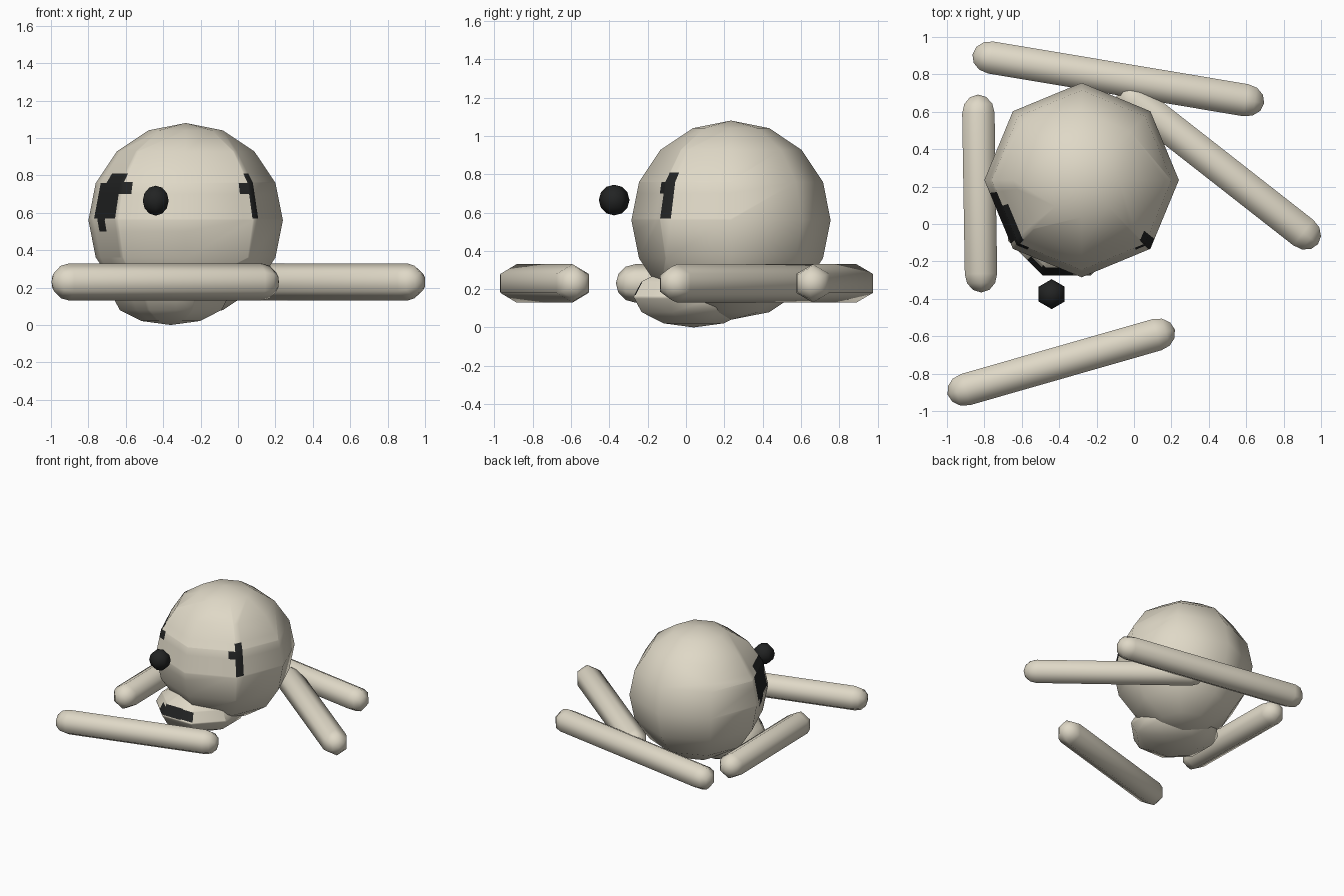
import bpy, bmesh, math
from mathutils import Matrix, Vector

if "Cube" in bpy.data.objects:
    bpy.data.objects.remove(bpy.data.objects["Cube"])


def material(name, rgb):
    m = bpy.data.materials.new(name)
    m.diffuse_color = (*rgb, 1)
    m.use_nodes = True
    m.node_tree.nodes["Principled BSDF"].inputs["Base Color"].default_value = m.diffuse_color
    return m


CREAM = material("cream", (0.74, 0.69, 0.57))
BLACK = material("black", (0.016, 0.017, 0.017))


def finish(bm, name, mats):
    bmesh.ops.recalc_face_normals(bm, faces=bm.faces)
    for f in bm.faces:
        f.smooth = True
    me = bpy.data.meshes.new(name)
    bm.to_mesh(me)
    bm.free()
    for m in mats:
        me.materials.append(m)
    ob = bpy.data.objects.new(name, me)
    bpy.context.collection.objects.link(ob)
    return ob


def ball(centre, size, segments, rings, turn=0):
    bm = bmesh.new()
    mat = (Matrix.Translation(centre) @ Matrix.Rotation(math.radians(turn), 4, 'Z')
           @ Matrix.Diagonal((*size, 1)))
    bmesh.ops.create_uvsphere(bm, u_segments=segments, v_segments=rings, radius=1, matrix=mat)
    return bm


def paint(bm, centre, cells):
    """Cut cells (angle from, angle to, z from, z to) into the surface and colour them."""
    c = Vector(centre)

    def angle(p):
        return math.degrees(math.atan2(p.y - c.y, p.x - c.x)) % 360

    a0, a1 = min(k[0] for k in cells) - 25, max(k[1] for k in cells) + 25
    z0, z1 = min(k[2] for k in cells) - 0.1, max(k[3] for k in cells) + 0.1

    def cut(point, normal):
        faces = [f for f in bm.faces if a0 < angle(f.calc_center_median()) < a1
                 and z0 < f.calc_center_median().z < z1]
        geom = set(faces)
        for f in faces:
            geom.update(f.edges)
            geom.update(f.verts)
        bmesh.ops.bisect_plane(bm, geom=list(geom), plane_co=point, plane_no=normal, dist=1e-5)

    for a in sorted({v for k in cells for v in k[:2]}):
        t = math.radians(a)
        cut(c, (-math.sin(t), math.cos(t), 0))
    for z in sorted({v for k in cells for v in k[2:]}):
        cut((0, 0, z), (0, 0, 1))
    for f in bm.faces:
        p = f.calc_center_median()
        a = angle(p)
        if any(k[0] < a < k[1] and k[2] < p.z < k[3] for k in cells):
            f.material_index = 1


# Head with two patchy eyes
HEAD = (-0.28, 0.235, 0.56)
head = ball(HEAD, (0.52, 0.52, 0.52), 8, 8)
paint(head, HEAD, [(188, 222, 0.57, 0.76), (198, 226, 0.70, 0.81),
                   (222, 232, 0.70, 0.765), (194, 206, 0.50, 0.57)])
paint(head, HEAD, [(314, 321, 0.57, 0.81), (308, 314, 0.70, 0.765)])
finish(head, "head", [CREAM, BLACK])

# Flattened snout below the head, with a mouth strip
SNOUT = (-0.36, 0.04, 0.16)
snout = ball(SNOUT, (0.34, 0.34, 0.16), 8, 6, 22.5)
paint(snout, SNOUT, [(228, 244, 0.15, 0.215), (244, 276, 0.165, 0.24),
                     (276, 294, 0.17, 0.235)])
finish(snout, "snout", [CREAM, BLACK])

# Floating nose
finish(ball((-0.44, -0.375, 0.665), (0.08, 0.08, 0.08), 6, 6), "nose", [BLACK])


# Limbs: six-sided capsules lying flat
def limb(name, start, end, r=0.1, z=0.23):
    a, b = Vector((*start, z)), Vector((*end, z))
    axis = (b - a).normalized()
    up = Vector((0, 0, 1))
    side = axis.cross(up)
    bm = bmesh.new()
    rings = []
    for base, lats in ((a, (-60, -30, 0)), (b, (0, 30, 60))):
        for lat in lats:
            t = math.radians(lat)
            mid = base + axis * r * math.sin(t)
            rings.append([bm.verts.new(mid + r * math.cos(t) *
                          (up * math.cos(k * math.pi / 3) + side * math.sin(k * math.pi / 3)))
                          for k in range(6)])
    tips = bm.verts.new(a - axis * r), bm.verts.new(b + axis * r)
    for k in range(6):
        n = (k + 1) % 6
        for p, q in zip(rings, rings[1:]):
            bm.faces.new((p[k], p[n], q[n], q[k]))
        bm.faces.new((tips[0], rings[0][n], rings[0][k]))
        bm.faces.new((tips[1], rings[-1][k], rings[-1][n]))
    finish(bm, name, [CREAM])


limb("front_limb", (-0.90, -0.885), (0.122, -0.592))
limb("left_limb", (-0.832, 0.592), (-0.818, -0.266))
limb("back_limb", (-0.765, 0.89), (0.597, 0.662))
limb("right_limb", (0.0, 0.662), (0.905, -0.046))
